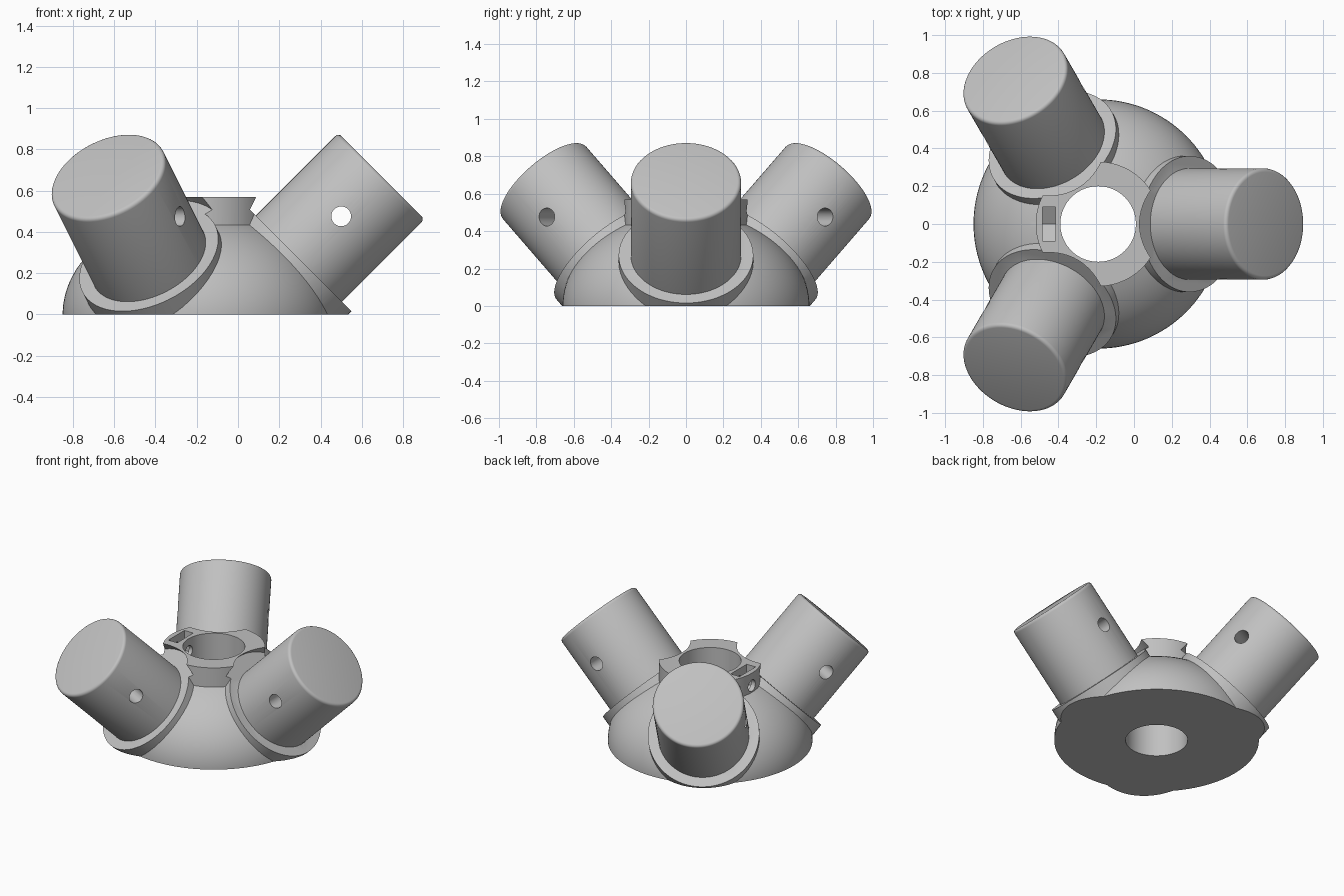
import bpy, bmesh, math
from mathutils import Matrix, Vector

if "Cube" in bpy.data.objects:
    bpy.data.objects.remove(bpy.data.objects["Cube"])

HUB_X = -0.19                       # hub axis position
COLLAR_PLANE = Vector((0.485, 0, 0.27))   # collar face centre, relative to hub

grey = bpy.data.materials.new("plain grey")
grey.diffuse_color = (0.53, 0.53, 0.53, 1)
grey.use_nodes = True
grey.node_tree.nodes["Principled BSDF"].inputs["Base Color"].default_value = grey.diffuse_color


def lathe(name, profile, matrix=Matrix(), n=96):
    """Closed solid turned about local z; profile of (radius, height)."""
    bm = bmesh.new()
    rings = []
    for r, z in profile:
        rings.append([bm.verts.new((r * math.cos(2 * math.pi * i / n),
                                    r * math.sin(2 * math.pi * i / n), z))
                      for i in range(n)])
    for a, b in zip(rings, rings[1:]):
        for i in range(n):
            j = (i + 1) % n
            bm.faces.new((a[i], a[j], b[j], b[i]))
    bm.faces.new(rings[0][::-1])
    bm.faces.new(rings[-1])
    mesh = bpy.data.meshes.new(name)
    bm.to_mesh(mesh)
    bm.free()
    mesh.transform(matrix)
    mesh.materials.append(grey)
    ob = bpy.data.objects.new(name, mesh)
    bpy.context.collection.objects.link(ob)
    return ob


def rod(name, r, z0, z1, matrix=Matrix(), n=96):
    return lathe(name, [(r, z0), (r, z1)], matrix, n)


def combine(target, tool, operation):
    """Apply a boolean and discard the tool object."""
    bpy.context.view_layer.objects.active = target
    mod = target.modifiers.new("bool", 'BOOLEAN')
    mod.object, mod.operation, mod.solver = tool, operation, 'EXACT'
    bpy.ops.object.modifier_apply(modifier=mod.name)
    bpy.data.objects.remove(tool)


def smooth(ob):
    bpy.ops.object.select_all(action='DESELECT')
    ob.select_set(True)
    bpy.context.view_layer.objects.active = ob
    bpy.ops.object.shade_smooth_by_angle(angle=math.radians(30))


hub_at = Matrix.Translation((HUB_X, 0, 0))
tilt = Matrix.Translation(COLLAR_PLANE) @ Matrix.Rotation(math.radians(45), 4, 'Y')
arms = [hub_at @ Matrix.Rotation(math.radians(a), 4, 'Z') @ tilt for a in (0, 120, 240)]

# Top ring, scooped to clear the three arms
ring = rod("ring", 0.33, 0.2, 0.57, hub_at)
for m in arms:
    combine(ring, rod("clearance", 0.40, 0.0, 0.7, m), 'DIFFERENCE')

# Flattened dome, dipping just below the floor before trimming
dome = []
for i in range(25):
    t = math.radians(-6 + 94 * i / 24)
    dome.append((0.66 * math.cos(t), 0.5 * math.sin(t)))
hub = lathe("hub", dome, hub_at, 128)
for m in arms:
    combine(hub, rod("collar", 0.36, -0.42, 0.0, m), 'UNION')
combine(hub, ring, 'UNION')

# Flat underside and central bore
combine(hub, rod("floor_cut", 2.0, -1.0, 0.0), 'DIFFERENCE')
combine(hub, rod("bore", 0.20, -0.5, 1.0, hub_at), 'DIFFERENCE')

# Nut pocket with pointed floor, open at the top, and its radial screw hole
side = Matrix.Translation((HUB_X - 0.26, 0, 0.48)) @ Matrix.Rotation(math.radians(-90), 4, 'Y')
nut = rod("nut_pocket", 0.104, -0.035, 0.035, side, 6)
for v in nut.data.vertices:
    if v.co.z > 0.5:                # stretch upper half out through the top
        v.co.z += 0.3
combine(hub, nut, 'DIFFERENCE')
combine(hub, rod("screw_hole", 0.04, -0.15, 0.2, side, 32), 'DIFFERENCE')
smooth(hub)

# Arms: cylinders with softened end edges and a cross pin hole
R, L, B = 0.295, 0.566, 0.02
profile = [(R, -0.02)] + [(R - B + B * math.cos(math.radians(a)),
                           L - B + B * math.sin(math.radians(a)))
                          for a in (0, 22.5, 45, 67.5, 90)]
for k, m in enumerate(arms):
    arm = lathe("arm_%d" % (k + 1), profile, m)
    pin = m @ Matrix.Translation((0, 0, 0.29)) @ Matrix.Rotation(math.radians(90), 4, 'X')
    combine(arm, rod("pin_hole", 0.048, -0.5, 0.5, pin, 32), 'DIFFERENCE')
    smooth(arm)
